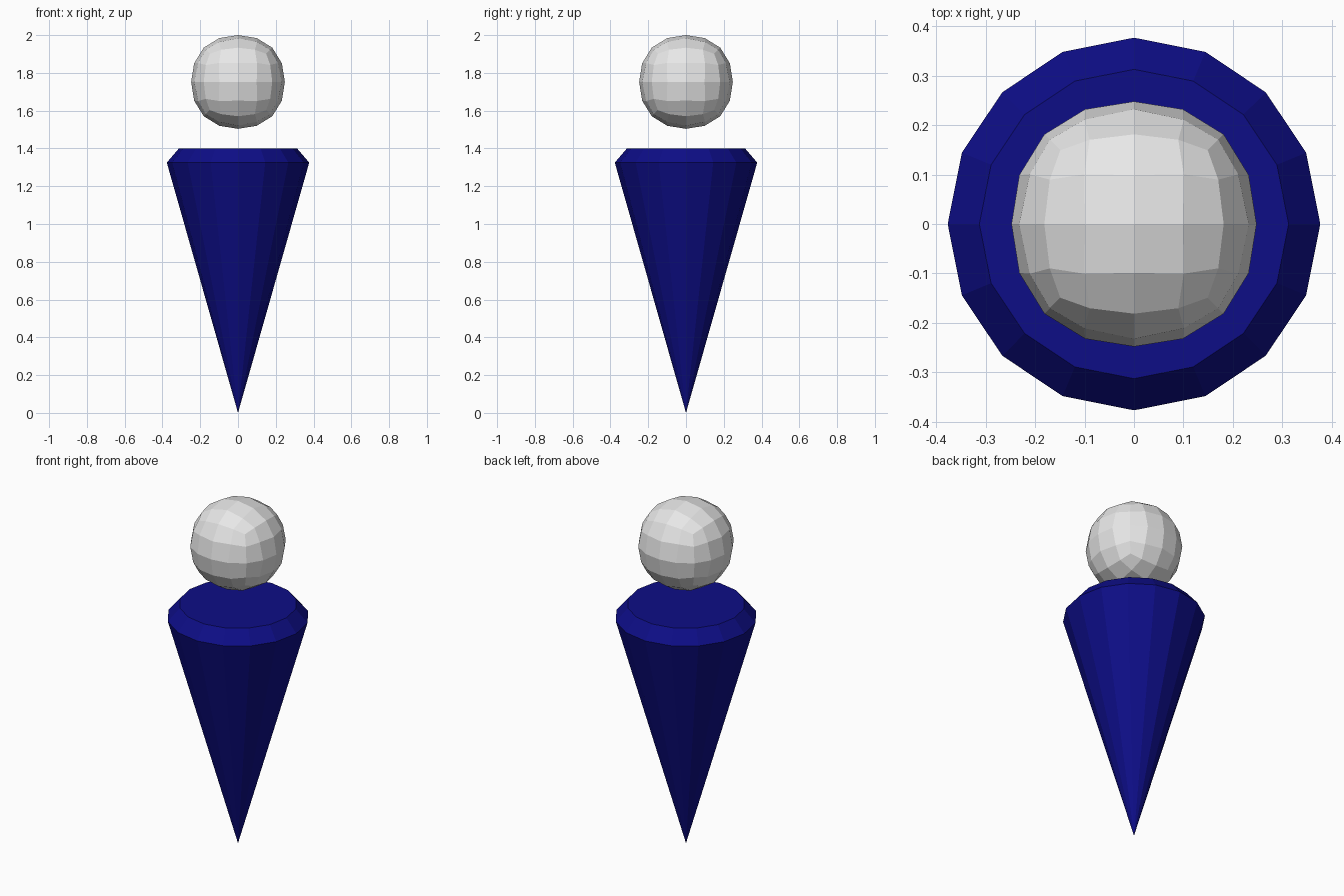
import bpy, bmesh, math
from mathutils import Vector

cube = bpy.data.objects.get("Cube")
if cube:
    bpy.data.objects.remove(cube, do_unlink=True)


def material(name, color):
    mat = bpy.data.materials.new(name)
    mat.use_nodes = True
    mat.diffuse_color = (*color, 1)
    mat.node_tree.nodes["Principled BSDF"].inputs["Base Color"].default_value = (*color, 1)
    return mat


def add_object(name, bm, mat):
    bmesh.ops.recalc_face_normals(bm, faces=bm.faces)
    mesh = bpy.data.meshes.new(name)
    bm.to_mesh(mesh)
    bm.free()
    mesh.materials.append(mat)
    obj = bpy.data.objects.new(name, mesh)
    bpy.context.collection.objects.link(obj)
    return obj


navy = material("navy blue", (0.004, 0.004, 0.24))
light_grey = material("light grey", (0.8, 0.8, 0.8))

# Body: pointed cone with a bevelled rim and flat top
SIDES = 16
bm = bmesh.new()
tip = bm.verts.new((0, 0, 0))
rings = []
for radius, z in ((0.377, 1.325), (0.313, 1.4)):
    angles = [math.tau * i / SIDES for i in range(SIDES)]
    rings.append([bm.verts.new((radius * math.cos(a), radius * math.sin(a), z)) for a in angles])
rim, top = rings
for i in range(SIDES):
    j = (i + 1) % SIDES
    bm.faces.new((tip, rim[j], rim[i]))
    bm.faces.new((rim[i], rim[j], top[j], top[i]))
bm.faces.new(top)
add_object("cone_body", bm, navy)

# Head: rounded cube with a four by four grid on each side
STEPS = (-1, -0.5, 0, 0.5, 1)


def slope(u, v):
    """Spread the middle grid lines slightly towards the cube edges."""
    if abs(u) == 0.5:
        return math.copysign(0.4265 + 0.1 * abs(v), u)
    return u


def round_point(axis, side, u, v):
    p = [0, 0, 0]
    p[axis] = side
    p[(axis + 1) % 3] = slope(u, v)
    p[(axis + 2) % 3] = slope(v, u)
    d = Vector(p).normalized()
    lean = math.acos(min(1, max(abs(c) for c in d))) / math.radians(45)
    return d * (0.248 + 0.0086 * lean) + Vector((0, 0, 1.752))


bm = bmesh.new()
for axis in range(3):
    for side in (-1, 1):
        grid = [[bm.verts.new(round_point(axis, side, u, v)) for v in STEPS] for u in STEPS]
        for i in range(4):
            for j in range(4):
                bm.faces.new((grid[i][j], grid[i + 1][j], grid[i + 1][j + 1], grid[i][j + 1]))
bmesh.ops.remove_doubles(bm, verts=bm.verts, dist=0.001)
add_object("round_head", bm, light_grey)
